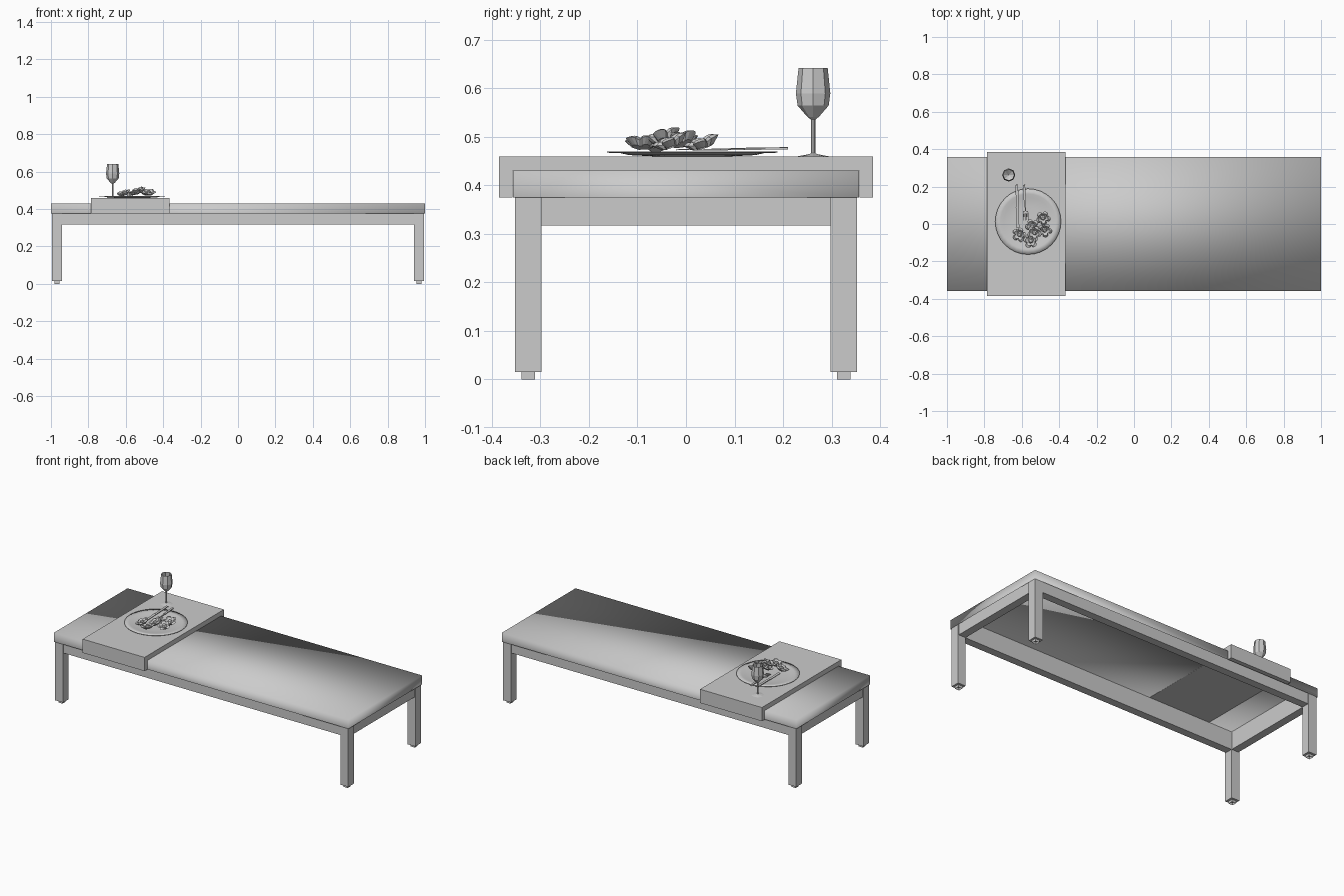
import bpy, bmesh, math, random
from mathutils import Matrix, Vector

random.seed(4)
if "Cube" in bpy.data.objects:
    bpy.data.objects.remove(bpy.data.objects["Cube"], do_unlink=True)

grey = bpy.data.materials.new("plain grey")
grey.use_nodes = True
tone = (0.6, 0.6, 0.6, 1)
grey.diffuse_color = tone
grey.node_tree.nodes["Principled BSDF"].inputs["Base Color"].default_value = tone


def finish(name, bm, smooth=False):
    mesh = bpy.data.meshes.new(name)
    bm.to_mesh(mesh)
    bm.free()
    mesh.materials.append(grey)
    for p in mesh.polygons:
        p.use_smooth = smooth
    ob = bpy.data.objects.new(name, mesh)
    bpy.context.collection.objects.link(ob)
    return ob


def add_box(bm, lo, hi):
    lo, hi = Vector(lo), Vector(hi)
    m = Matrix.Translation((lo + hi) / 2) @ Matrix.Diagonal((*(hi - lo), 1))
    return bmesh.ops.create_cube(bm, size=1, matrix=m)["verts"]


def box(name, lo, hi):
    bm = bmesh.new()
    add_box(bm, lo, hi)
    return finish(name, bm)


def lathe(name, profile, sides, centre, smooth=False):
    bm = bmesh.new()
    verts = [bm.verts.new((r, 0, z)) for r, z in profile]
    edges = [bm.edges.new(pair) for pair in zip(verts, verts[1:])]
    bmesh.ops.spin(bm, geom=verts + edges, cent=(0, 0, 0), axis=(0, 0, 1),
                   angle=math.tau, steps=sides, use_duplicate=False)
    bmesh.ops.remove_doubles(bm, verts=bm.verts, dist=0.0003)
    bmesh.ops.recalc_face_normals(bm, faces=bm.faces)
    ob = finish(name, bm, smooth)
    ob.location = (*centre, 0)
    return ob


# Bench top: soft-shaded shell, open underneath
bm = bmesh.new()
add_box(bm, (-1, -0.357, 0.375), (1, 0.357, 0.43))
bm.normal_update()
bmesh.ops.delete(bm, geom=[f for f in bm.faces if f.normal.z < -0.5], context="FACES")
finish("bench_top", bm, True)

# Legs with small hollow feet
for sx, side in ((-1, "right"), (1, "left")):
    for sy, end in ((-1, "front"), (1, "back")):
        x, y = sx * 0.968, sy * 0.325
        box(f"{end}_{side}_leg", (x - 0.027, y - 0.027, 0.015), (x + 0.027, y + 0.027, 0.425))
        bm = bmesh.new()
        add_box(bm, (x - 0.014, y - 0.014, 0), (x + 0.014, y + 0.014, 0.015))
        bm.normal_update()
        base = [f for f in bm.faces if f.normal.z < -0.5]
        bmesh.ops.inset_region(bm, faces=base, thickness=0.004)
        bmesh.ops.translate(bm, verts=base[0].verts, vec=(0, 0, 0.012))
        finish(f"{end}_{side}_foot", bm)

# Aprons between the legs
for s, end, side in ((-1, "front", "right"), (1, "back", "left")):
    y, x = s * 0.323, s * 0.966
    box(f"{end}_apron", (-0.941, y - 0.024, 0.317), (0.941, y + 0.024, 0.427))
    box(f"{side}_apron", (x - 0.024, -0.298, 0.317), (x + 0.024, 0.298, 0.427))

# Tray that wraps over the bench
x0, x1 = -0.785, -0.365
bm = bmesh.new()
outline = [(-0.385, 0.375), (-0.385, 0.459), (0.385, 0.459), (0.385, 0.375),
           (0.358, 0.375), (0.358, 0.4295), (-0.358, 0.4295), (-0.358, 0.375)]
face = bm.faces.new([bm.verts.new((x0, y, z)) for y, z in outline])
new = bmesh.ops.extrude_face_region(bm, geom=[face])["geom"]
bmesh.ops.translate(bm, verts=[v for v in new if isinstance(v, bmesh.types.BMVert)],
                    vec=(x1 - x0, 0, 0))
bmesh.ops.recalc_face_normals(bm, faces=bm.faces)
finish("tray", bm)

# Dinner plate
lathe("plate", [(0, 0.4605), (0.08, 0.461), (0.13, 0.464), (0.148, 0.4685), (0.176, 0.469),
                (0.176, 0.467), (0.148, 0.466), (0.13, 0.462), (0.08, 0.4595), (0, 0.459)],
      32, (-0.566, 0.013), True)

# Wine glass
lathe("wine_glass", [(0, 0.459), (0.035, 0.459), (0.008, 0.464), (0.0045, 0.466), (0.0045, 0.535),
                     (0.012, 0.541), (0.032, 0.564), (0.0355, 0.589), (0.030, 0.642),
                     (0.028, 0.642), (0.033, 0.589), (0.030, 0.566), (0, 0.543)],
      8, (-0.67, 0.262))


def cutlery(name, pieces, location, turn):
    bm = bmesh.new()
    for lo, hi in pieces:
        add_box(bm, lo, hi)
    ob = finish(name, bm)
    ob.location = location
    ob.rotation_euler = (0.015, 0, turn)


# Knife and fork, tips pointing to the front
cutlery("knife", [((-0.007, 0.11, 0), (0.007, 0.23, 0.004)),
                  ((-0.009, 0, 0.001), (0.007, 0.11, 0.003))], (-0.62, -0.02, 0.471), 0.03)
fork = [((-0.006, 0.10, 0), (0.006, 0.19, 0.004)),
        ((-0.003, 0.05, 0), (0.003, 0.10, 0.003)),
        ((-0.014, 0.035, 0), (0.014, 0.05, 0.003))]
fork += [((t - 0.002, 0, 0), (t + 0.002, 0.035, 0.003)) for t in (-0.012, -0.004, 0.004, 0.012)]
cutlery("fork", fork, (-0.577, 0.02, 0.471), 0.06)


def flower(name, x, y, z, radius):
    """Five-petalled garnish with a ruffled, raised edge."""
    bm = bmesh.new()
    rings = []
    count = 30
    for k, h in ((0.2, 0.012), (0.35, 0.004), (0.7, 0.012), (1, 0.006), (0.6, -0.006)):
        ring = []
        for i in range(count):
            a = math.tau * i / count
            petal = abs(math.cos(2.5 * a)) ** 0.6
            r = radius * k * (1 - 0.4 * k * (1 - petal))
            ring.append(bm.verts.new((r * math.cos(a), r * math.sin(a), h + 0.006 * k * petal)))
        rings.append(ring)
    for a, b in zip(rings, rings[1:]):
        for i in range(count):
            j = (i + 1) % count
            bm.faces.new((a[i], b[i], b[j], a[j]))
    bm.faces.new(rings[0])
    bm.faces.new(rings[-1])
    bmesh.ops.recalc_face_normals(bm, faces=bm.faces)
    ob = finish(name, bm)
    ob.location = (x, y, z)
    ob.rotation_euler = (random.uniform(-0.35, 0.35), random.uniform(-0.35, 0.35),
                         random.uniform(0, 6))


# Heap of flower-shaped food
spots = [(-0.487, 0.035, 0.482), (-0.478, -0.03, 0.484), (-0.54, -0.01, 0.488),
         (-0.55, -0.09, 0.482), (-0.61, -0.055, 0.480), (-0.53, -0.045, 0.494)]
for n, spot in enumerate(spots):
    flower(f"food_flower_{n + 1}", *spot, 0.04)
